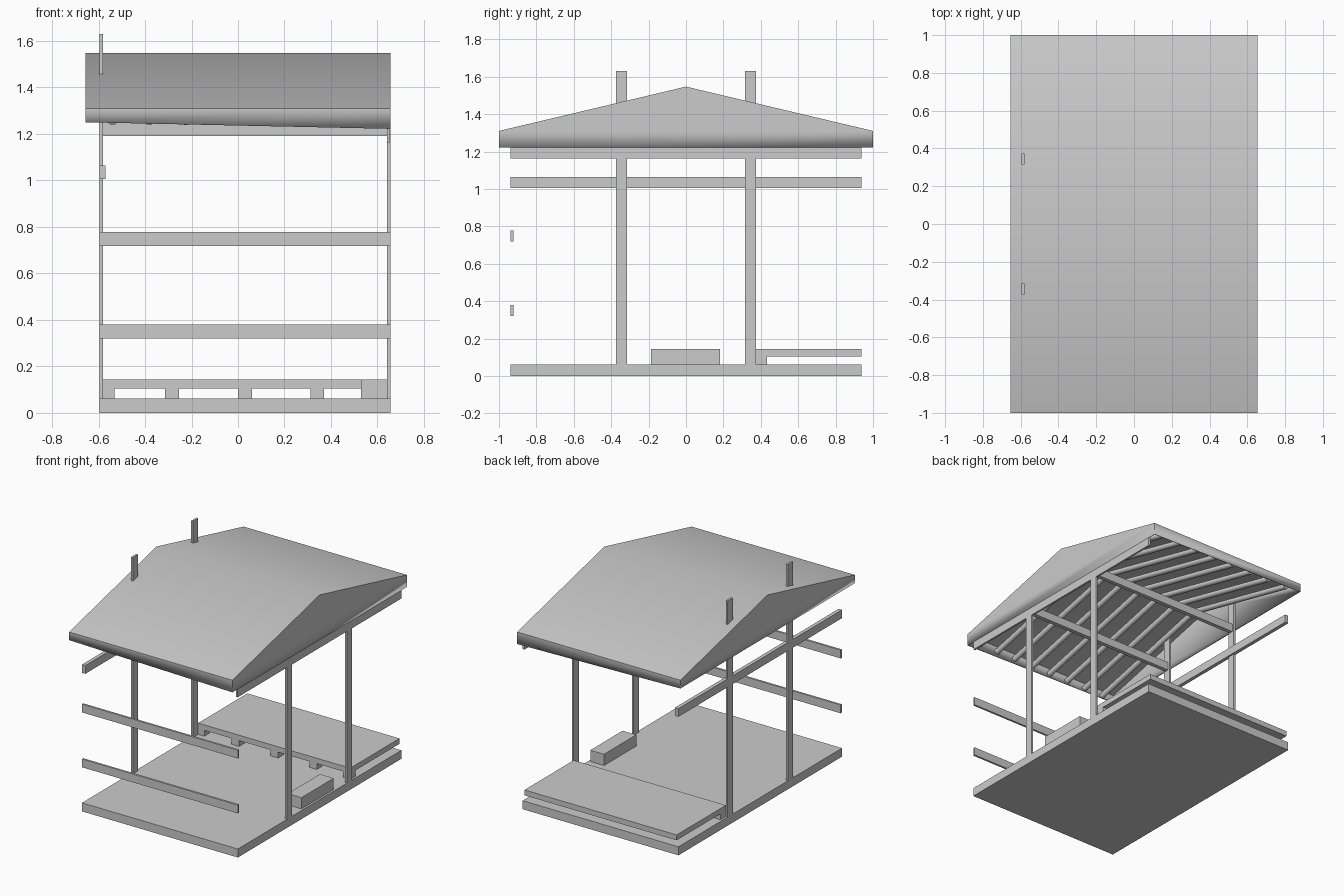
import bpy, math
from mathutils import Vector

if "Cube" in bpy.data.objects:
    bpy.data.objects.remove(bpy.data.objects["Cube"])


def box(name, x, y, z):
    """Axis-aligned box from (min, max) ranges."""
    vs = [(a, b, c) for a in x for b in y for c in z]
    fs = [(0, 1, 3, 2), (4, 6, 7, 5), (0, 4, 5, 1), (2, 3, 7, 6), (0, 2, 6, 4), (1, 5, 7, 3)]
    me = bpy.data.meshes.new(name)
    me.from_pydata(vs, [], fs)
    ob = bpy.data.objects.new(name, me)
    bpy.context.collection.objects.link(ob)
    return ob


def rod(name, a, b, r):
    """Round pole between two points."""
    a, b = Vector(a), Vector(b)
    bpy.ops.mesh.primitive_cylinder_add(vertices=16, radius=r, depth=(b - a).length,
                                        location=(a + b) / 2)
    ob = bpy.context.object
    ob.name = name
    ob.rotation_euler = (b - a).to_track_quat('Z', 'Y').to_euler()
    bpy.ops.object.shade_smooth_by_angle(angle=math.radians(30))


X0, X1, Y, T = -0.596, 0.655, 0.937, 0.015   # frame extents and board thickness

# floor slab
box("floor", (X0, X1), (-Y, Y), (0, 0.062))

# posts (the left pair pass through the roof) and cross beams between them
for s, side in ((-1, "front"), (1, "back")):
    y = (s * 0.344 - 0.029, s * 0.344 + 0.029)
    box(side + "_left_post", (X0, X0 + T), y, (0.062, 1.63))
    box(side + "_right_post", (X1 - T, X1), y, (0.062, 1.22))
    box(side + "_cross_beam", (X0 + T, X1 - T), (s * 0.344 - 0.015, s * 0.344 + 0.015), (1.19, 1.25))

# long side beams
box("left_beam", (X0, X0 + 0.027), (-Y, Y), (1.005, 1.065))
box("right_beam", (X1 - T, X1 - 0.001), (-Y, Y), (1.162, 1.226))

# front rails
for i, z in enumerate((0.32, 0.718)):
    box(f"front_rail_{i}", (X0, X1), (-Y, -Y + T), (z, z + 0.06))

# raised deck on short joists, and the step
box("deck", (X0 + T, X1 - T), (0.373, Y), (0.105, 0.144))
for i, x in enumerate((-0.581, -0.313, 0.0, 0.311, 0.58)):
    box(f"deck_joist_{i}", (x, x + (0.05 if i == 0 else 0.06)), (0.373, 0.433), (0.062, 0.105))
box("step", (0.53, X1 - T), (-0.187, 0.183), (0.062, 0.144))

# hollow gable roof whose lower rim dips from left to right
verts = []
for x, zb in ((-0.655, 1.25), (0.655, 1.222)):
    verts += [(x, -1, zb), (x, -1, 1.31), (x, 0, 1.547), (x, 1, 1.31), (x, 1, zb)]
faces = [(i, i + 5, i + 6, i + 1) for i in range(4)] + [(0, 1, 2, 3, 4), (9, 8, 7, 6, 5)]
me = bpy.data.meshes.new("roof")
me.from_pydata(verts, [], faces)
roof = bpy.data.objects.new("roof", me)
bpy.context.collection.objects.link(roof)
solid = roof.modifiers.new("thickness", 'SOLIDIFY')
solid.thickness = 0.008
solid.offset = -1
bpy.ops.object.select_all(action='DESELECT')
roof.select_set(True)
bpy.context.view_layer.objects.active = roof
bpy.ops.object.shade_smooth_by_angle(angle=math.radians(30))

# round rafters under both slopes
for i in range(8):
    x = -0.539 + i * 0.157
    for s, side in ((-1, "front"), (1, "back")):
        rod(f"{side}_rafter_{i}", (x, s * 0.985, 1.257), (x, 0, 1.49), 0.02)
